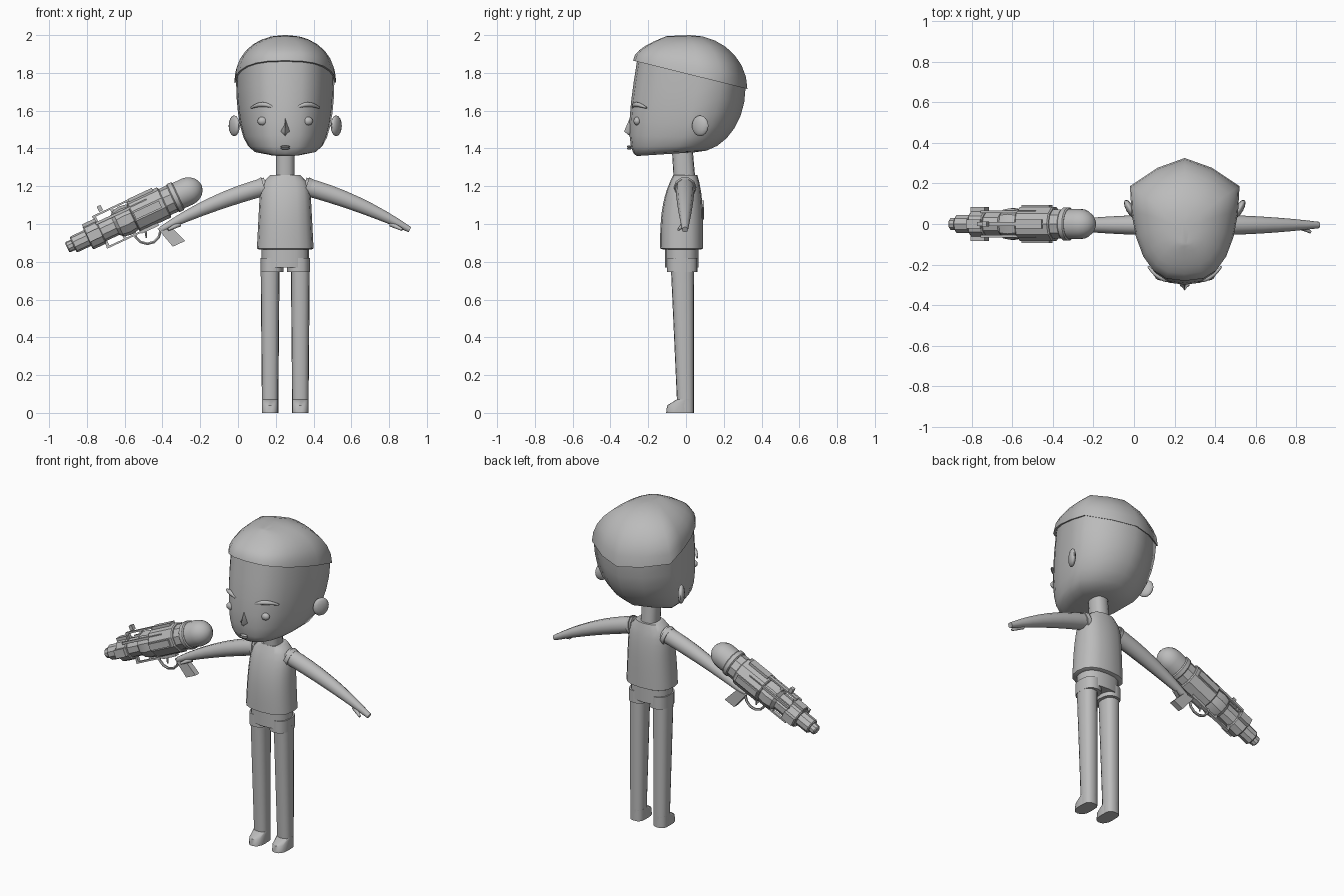
import bpy, bmesh
from math import sin, cos, pi, tau, radians, copysign
from mathutils import Vector, Matrix

cube = bpy.data.objects.get("Cube")
if cube:
    bpy.data.objects.remove(cube)

grey = bpy.data.materials.new("plain_grey")
grey.use_nodes = True
grey.diffuse_color = (.5, .5, .5, 1)
grey.node_tree.nodes["Principled BSDF"].inputs["Base Color"].default_value = grey.diffuse_color

BODY = Matrix.Translation((.25, 0, 0))
LAUNCHER = Matrix.Translation((-.905, 0, .875)) @ Matrix.Rotation(radians(-25), 4, 'Y')
SIDES = {"left": 1, "right": -1}


def steps(count):
    return [i / count for i in range(count + 1)]


def finish(name, bm, place, sharp):
    """Turn a bmesh into a placed object, smooth up to the sharp angle."""
    bmesh.ops.recalc_face_normals(bm, faces=bm.faces)
    mesh = bpy.data.meshes.new(name)
    bm.to_mesh(mesh)
    bm.free()
    mesh.transform(place)
    mesh.materials.append(grey)
    mesh.shade_smooth()
    mesh.set_sharp_from_angle(angle=radians(sharp))
    bpy.context.collection.objects.link(bpy.data.objects.new(name, mesh))


def loft(name, rings, place=BODY, sharp=50):
    """Skin a stack of equal point rings and cap both ends."""
    bm = bmesh.new()
    loops = [[bm.verts.new(point) for point in ring] for ring in rings]
    for lower, upper in zip(loops, loops[1:]):
        for i in range(len(lower)):
            bm.faces.new((lower[i - 1], lower[i], upper[i], upper[i - 1]))
    bm.faces.new(loops[0])
    bm.faces.new(loops[-1])
    finish(name, bm, place, sharp)


def oval(x, z, half, front, back, segments=16):
    """Level ring with a slightly boxy outline."""
    def boxy(value):
        return copysign(abs(value) ** .8, value)
    middle, depth = (front + back) / 2, (back - front) / 2
    angles = [tau * i / segments for i in range(segments)]
    return [(x + half * boxy(cos(a)), middle + depth * boxy(sin(a)), z) for a in angles]


def tube(name, path, radii, place=BODY, segments=10):
    """Round tube along a path with one radius for each point."""
    points = [Vector(p) for p in path]
    rings = []
    for i, (point, radius) in enumerate(zip(points, radii)):
        along = points[min(i + 1, len(points) - 1)] - points[max(i - 1, 0)]
        turn = along.to_track_quat('Z', 'Y')
        angles = [tau * k / segments for k in range(segments)]
        rings.append([point + turn @ Vector((radius * cos(a), radius * sin(a), 0)) for a in angles])
    loft(name, rings, place)


def ball(name, centre, size, turn=0):
    bm = bmesh.new()
    shape = Matrix.LocRotScale(Vector(centre), Matrix.Rotation(turn, 3, 'Z'), Vector(size))
    bmesh.ops.create_uvsphere(bm, u_segments=12, v_segments=8, radius=1, matrix=shape)
    finish(name, bm, BODY, 60)


def box(name, centre, size):
    bm = bmesh.new()
    bmesh.ops.create_cube(bm, size=1, matrix=Matrix.LocRotScale(Vector(centre), None, Vector(size)))
    finish(name, bm, LAUNCHER, 20)


# Head: round face, widest behind the ears, blunt point at the back
outline = []
for i in range(-6, 7):
    a = i * pi / 12
    outline.append((copysign(abs(sin(a)) ** .8, a), .77 * (1 - cos(a)) ** 1.1))
outline += [(.5, .92), (0, 1), (-.5, .92)]


def head_ring(half, front, front_z, back, back_z):
    """Head outline tilted from the face down to the back."""
    return [(u * half, front + v * (back - front), front_z + v * (back_z - front_z)) for u, v in outline]


head, hair = [], []
for t in steps(7):
    s, c = sin(t * pi / 2), cos(t * pi / 2)
    head.append(head_ring(.1 + .16 * s ** .6, -.26 - .08 * s * c, 1.86 - .5 * c,
                          .05 + .265 * s, 1.72 - .34 * c))
    hair.append(head_ring(.02 + .25 * c, -.1 - .18 * c * c, 1.865 + .13 * s,
                          .02 + .305 * c, 1.715 + .285 * s))
loft("head", head, sharp=60)
loft("hair", [head[-1]] + hair, sharp=60)

# Face
bridge, tip, base = Vector((0, -.285, 1.59)), Vector((0, -.328, 1.49)), Vector((0, -.29, 1.46))
loft("nose", [[p + Vector((side * width, abs(side) * .04, 0)) for side in (-1, 0, 1)]
              for p, width in ((bridge, .01), (tip, .03), (base, .02))], sharp=70)
for name, z in {"upper_lip": 1.41, "lower_lip": 1.4}.items():
    ball(name, (0, -.3, z), (.025, .012, .006))
for side, s in SIDES.items():
    ball(side + "_eye", (s * .12, -.258, 1.545), (.027, .02, .023))
    brow = [(s * (.06 + .12 * t), -.28 + .07 * t * t, 1.615 + .07 * t * (1 - t)) for t in steps(6)]
    tube(side + "_eyebrow", brow, [.005 + .008 * sin(pi * t) for t in steps(6)])
    ball(side + "_ear", (s * .27, .075, 1.52), (.02, .05, .055), turn=-s / 2)

# Neck, shirt and shorts
loft("neck", [oval(0, 1.23 + .17 * t, .05, -.065 - .01 * t, .05 - .015 * t) for t in steps(2)])
shirt = [oval(0, .865, .14, -.12, .08)]
for t in steps(10):
    shirt.append(oval(0, .87 + .39 * t, .15 - .02 * t - .05 * t ** 12,
                      -.137 + .07 * t ** 3, .09 - .03 * t ** 4))
loft("shirt", shirt)
loft("shorts", [oval(0, z, .125, -.11, .067) for z in (.77, .9)])

# Limbs
for side, s in SIDES.items():
    loft(side + "_shorts_leg", [oval(s * .07, z, .06, -.1, .06) for z in (.745, .82)])
    loft(side + "_leg", [oval(s * .08, .77 * t, .043 + .007 * t, -.045 - .035 * t, .042)
                         for t in steps(3)])
    foot = {0: -.105, .04: -.1, .07: -.05}
    loft(side + "_foot", [oval(s * .08, z, .044, toe, .042) for z, toe in foot.items()])
    arm = [(s * (.1 + .56 * t), -.005, 1.2 - .15 * t - .08 * t * t) for t in steps(8)]
    tube(side + "_arm", arm, [.05 - .034 * t * t for t in steps(8)])
    thumb = [(s * (.56 + .06 * t), -.01 - .03 * t, 1 - .03 * t) for t in steps(2)]
    tube(side + "_thumb", thumb, [.015 - .008 * t for t in steps(2)])
    tube(side + "_armhole", [(s * .11, -.005, 1.193), (s * .132, -.005, 1.186)], [.06, .056])


# Launcher body, turned around its own axis from the thin tail to the round nose
def turned(name, profile, segments=10, sharp=25):
    angles = [tau * (k + .5) / segments for k in range(segments)]
    loft(name, [[(x, r * cos(a), r * sin(a)) for a in angles] for x, r in profile], LAUNCHER, sharp)


def drum(name, start, end, radius, segments=10):
    """Cylinder with a small chamfer at each end."""
    lip = .006
    turned(name, [(start, radius - lip), (start + lip, radius),
                  (end - lip, radius), (end, radius - lip)], segments)


drum("launcher_tail_tip", 0, .05, .03)
drum("launcher_tail", .035, .13, .046)
drum("launcher_collar", .12, .2, .068)
drum("launcher_waist", .19, .3, .056)
turned("launcher_bulb", [(.34 - .06 * cos(pi * t), .056 + .026 * sin(pi * t)) for t in steps(4)])
drum("launcher_barrel", .385, .57, .088)
drum("launcher_neck", .56, .63, .076)
drum("launcher_nose_ring", .615, .65, .083, 16)
turned("launcher_nose", [(.64, .075)] + [(.7 + .085 * sin(1.5 * t), .076 * cos(1.5 * t)) for t in steps(5)],
       segments=16, sharp=50)

# Plates, rails and sight
for side, s in SIDES.items():
    box(side + "_collar_plate", (.16, s * .07, 0), (.075, .028, .05))
    box(side + "_long_rail", (.34, s * .06, .05), (.3, .012, .014))
    box(side + "_barrel_plate", (.47, s * .088, 0), (.15, .012, .04))
box("top_plate", (.47, 0, .088), (.14, .045, .018))
box("collar_top_plate", (.16, 0, .068), (.075, .045, .02))
box("rear_sight", (.245, 0, .115), (.022, .024, .03))
for side, s in {"top": 1, "lower": -1}.items():
    box(side + "_rail", (.3, 0, s * .09), (.22, .02, .01))
    for i in range(3):
        box(f"{side}_rail_post_{i}", (.2 + i / 10, 0, s * .075), (.016, .02, .04))

# Slanted grip, trigger guard and trigger
box("grip_mount", (.44, 0, -.085), (.1, .03, .03))
grip = ((-.425, .975), (-.36, .99), (-.28, .91), (-.345, .88))
loft("grip", [[(x, y, z) for x, z in grip] for y in (-.018, .018)], Matrix(), 20)
guard = [(-.48 - .07 * cos(pi * t), 0, .965 - .07 * sin(pi * t)) for t in steps(6)]
tube("trigger_guard", guard, [.008] * len(guard), Matrix(), 6)
tube("trigger", [(-.49, 0, .97), (-.485, 0, .925)], [.007, .005], Matrix(), 6)
